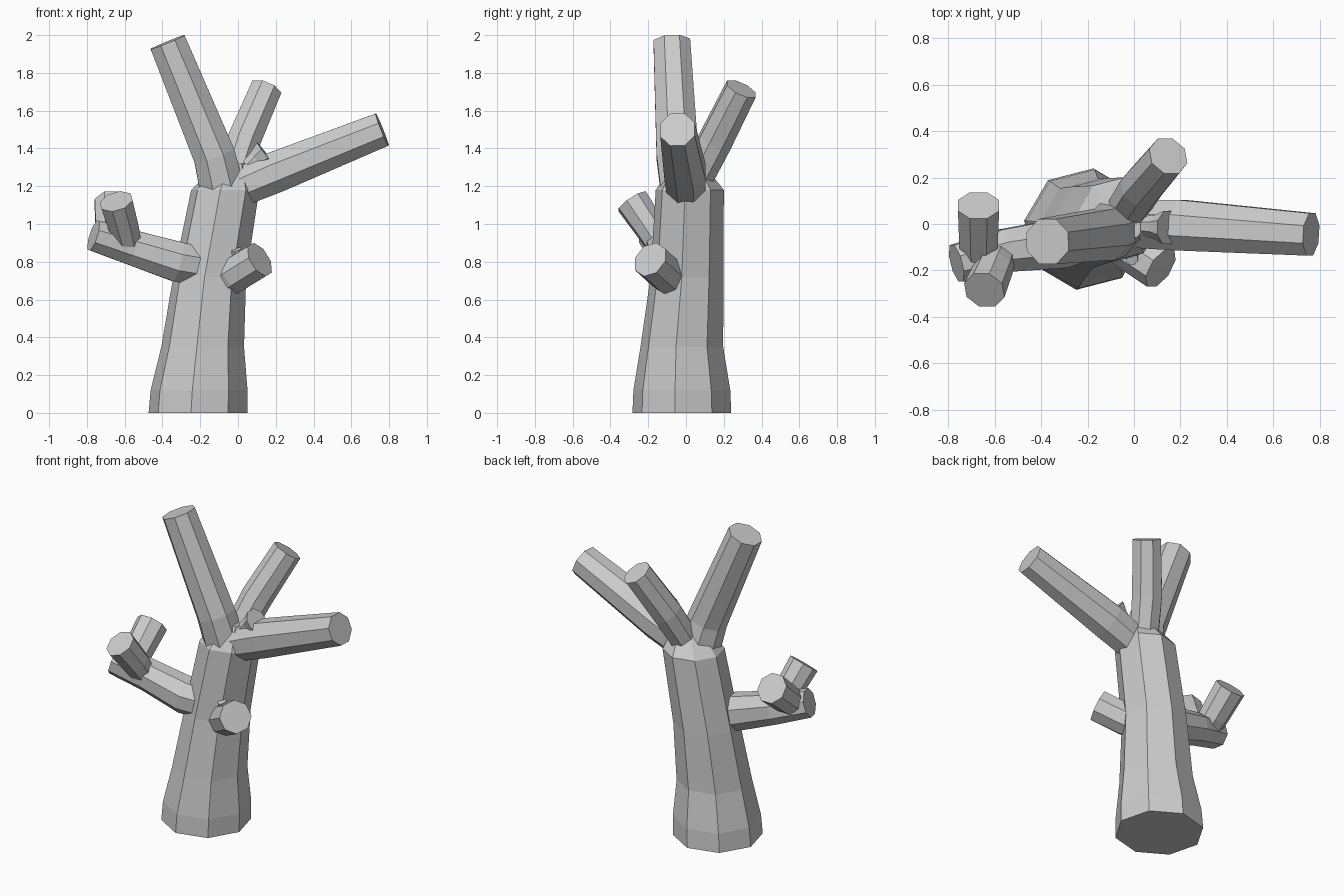
import bpy, bmesh, math
from mathutils import Vector

if "Cube" in bpy.data.objects:
    bpy.data.objects.remove(bpy.data.objects["Cube"])

SIDES = 8
bark = bpy.data.materials.new("grey_bark")
bark.diffuse_color = (0.6, 0.6, 0.6, 1)
bark.use_nodes = True
bark.node_tree.nodes["Principled BSDF"].inputs["Base Color"].default_value = bark.diffuse_color


def tube(name, path, flat_rings=False, spin=22.5):
    """Eight-sided limb along a path of (x, y, z, radius) points."""
    pts = [Vector(p[:3]) for p in path]
    bm = bmesh.new()
    rings = []
    for i, p in enumerate(pts):
        if flat_rings:
            t = Vector((0, 0, 1))
            u = Vector((1, 0, 0))
        else:
            t = (pts[min(i + 1, len(pts) - 1)] - pts[max(i - 1, 0)])
            if i == len(pts) - 1:
                t = p - pts[i - 1]
            t.normalize()
            u = Vector((0, 1, 0)).cross(t)
            if u.length < 0.3:
                u = Vector((1, 0, 0))
            u = (u - t * u.dot(t)).normalized()
        v = t.cross(u)
        ring = []
        for k in range(SIDES):
            a = math.radians(spin) + 2 * math.pi * k / SIDES
            ring.append(bm.verts.new(p + path[i][3] * (u * math.cos(a) + v * math.sin(a))))
        rings.append(ring)
    for lo, hi in zip(rings, rings[1:]):
        for k in range(SIDES):
            j = (k + 1) % SIDES
            bm.faces.new((lo[k], lo[j], hi[j], hi[k]))
    bm.faces.new(rings[0][::-1])
    bm.faces.new(rings[-1])
    bmesh.ops.recalc_face_normals(bm, faces=bm.faces)
    mesh = bpy.data.meshes.new(name)
    bm.to_mesh(mesh)
    bm.free()
    mesh.materials.append(bark)
    obj = bpy.data.objects.new(name, mesh)
    bpy.context.collection.objects.link(obj)
    return obj


# Trunk: flared foot, leaning right, closing in at the fork
tube("trunk", [(-0.212, -0.022, 0, 0.264), (-0.206, -0.022, 0.12, 0.259),
               (-0.187, -0.022, 0.35, 0.221), (-0.150, 0.005, 0.72, 0.195),
               (-0.068, 0.02, 1.18, 0.182), (-0.03, 0.01, 1.32, 0.08)],
     flat_rings=True, spin=-8)

# Three upper limbs
tube("upper_left_branch", [(-0.075, -0.01, 1.15, 0.13), (-0.125, -0.045, 1.36, 0.12),
                           (-0.373, -0.075, 1.963, 0.105)])
tube("right_branch", [(0.0, 0.0, 1.19, 0.11), (0.20, -0.005, 1.275, 0.118),
                      (0.763, -0.045, 1.50, 0.099)])
tube("back_branch", [(-0.03, 0.06, 1.25, 0.09), (0.03, 0.155, 1.44, 0.095),
                     (0.148, 0.293, 1.715, 0.09)])
tube("right_branch_stub", [(0.06, -0.01, 1.30, 0.05), (0.10, -0.012, 1.34, 0.055),
                           (0.145, -0.015, 1.375, 0.078)])

# Lower left limb with two twigs
tube("left_branch", [(-0.18, -0.045, 0.775, 0.11), (-0.32, -0.085, 0.80, 0.115),
                     (-0.56, -0.115, 0.875, 0.10), (-0.765, -0.17, 0.94, 0.088)])
tube("left_front_twig", [(-0.58, -0.13, 0.88, 0.075), (-0.605, -0.19, 0.98, 0.085),
                         (-0.645, -0.285, 1.12, 0.092)])
tube("left_back_twig", [(-0.67, -0.15, 0.92, 0.08), (-0.67, -0.07, 0.98, 0.09),
                        (-0.67, 0.08, 1.105, 0.096)])

# Sawn-off front limb with a tiny nub
tube("front_stub", [(-0.06, -0.07, 0.70, 0.09), (-0.02, -0.10, 0.73, 0.10),
                    (0.115, -0.19, 0.812, 0.10)])
tube("front_stub_nub", [(0.01, -0.12, 0.78, 0.035), (-0.01, -0.15, 0.865, 0.028)])
